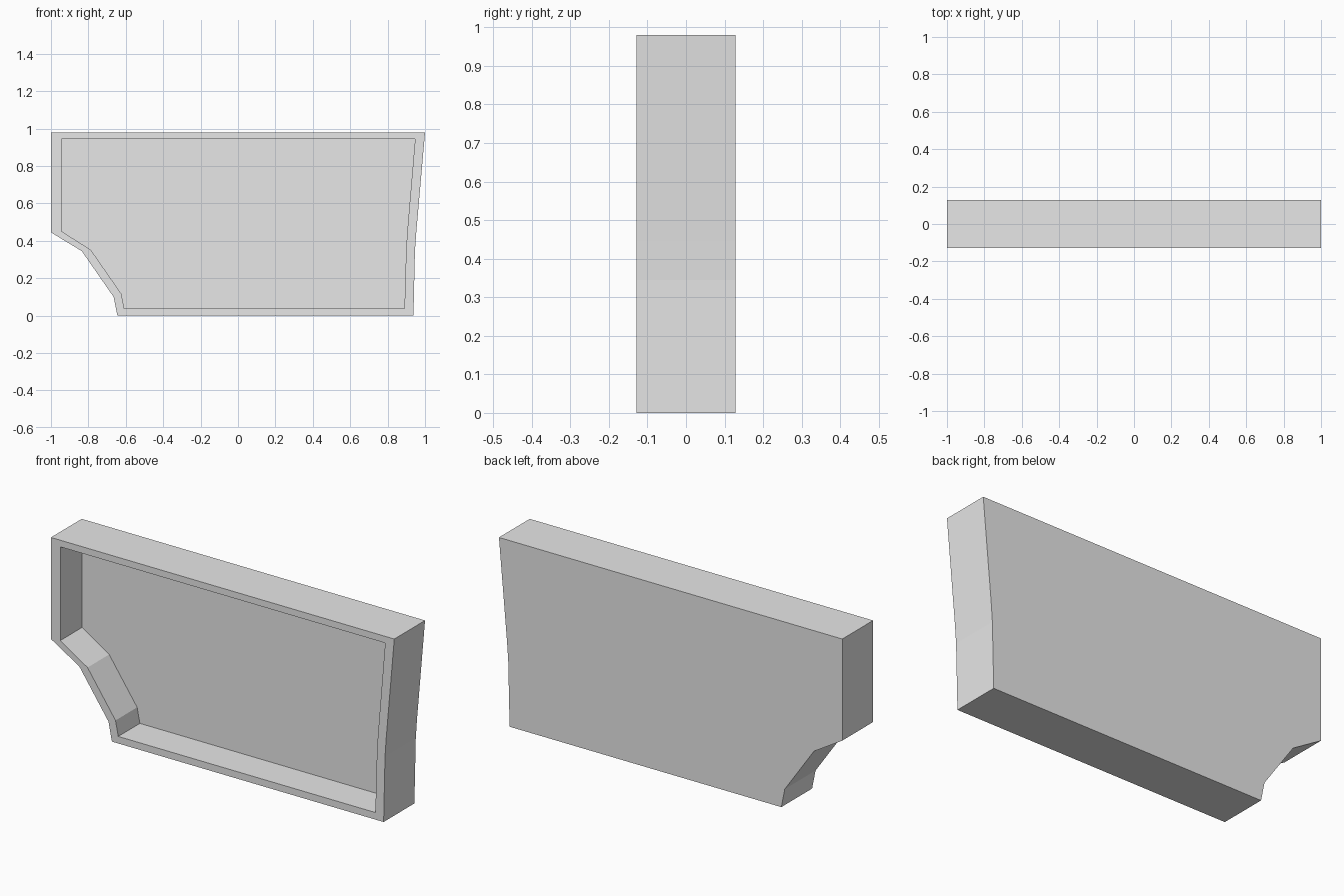
import bpy
import bmesh

cube = bpy.data.objects.get("Cube")
if cube:
    bpy.data.objects.remove(cube, do_unlink=True)

HALF_DEPTH = 0.128
RECESS_DEPTH = 0.18

# Panel outline and recess outline as (x, z), in matching order
outer = [(-1, 0.98), (1, 0.98), (0.953, 0.445), (0.946, 0.345), (0.938, 0),
         (-0.645, 0), (-0.665, 0.1), (-0.835, 0.345), (-1, 0.445)]
inner = [(-0.945, 0.945), (0.947, 0.945), (0.905, 0.45), (0.899, 0.352), (0.89, 0.037),
         (-0.608, 0.037), (-0.624, 0.117), (-0.787, 0.352), (-0.945, 0.452)]

grey = bpy.data.materials.new("light grey")
grey.use_nodes = True
colour = (0.8, 0.8, 0.8, 1)
grey.diffuse_color = colour
grey.node_tree.nodes["Principled BSDF"].inputs["Base Color"].default_value = colour

bm = bmesh.new()


def loop(profile, y):
    return [bm.verts.new((x, y, z)) for x, z in profile]


def bridge(a, b):
    for i in range(len(a)):
        j = (i + 1) % len(a)
        bm.faces.new((a[i], a[j], b[j], b[i]))


# Back, outer walls, front rim, recess walls, recess floor
loops = [loop(outer, HALF_DEPTH), loop(outer, -HALF_DEPTH),
         loop(inner, -HALF_DEPTH), loop(inner, -HALF_DEPTH + RECESS_DEPTH)]
for a, b in zip(loops, loops[1:]):
    bridge(a, b)
bm.faces.new(loops[0])
bm.faces.new(loops[-1])
bmesh.ops.recalc_face_normals(bm, faces=bm.faces[:])

mesh = bpy.data.meshes.new("recessed_panel")
bm.to_mesh(mesh)
bm.free()
mesh.materials.append(grey)
panel = bpy.data.objects.new("recessed_panel", mesh)
bpy.context.collection.objects.link(panel)
